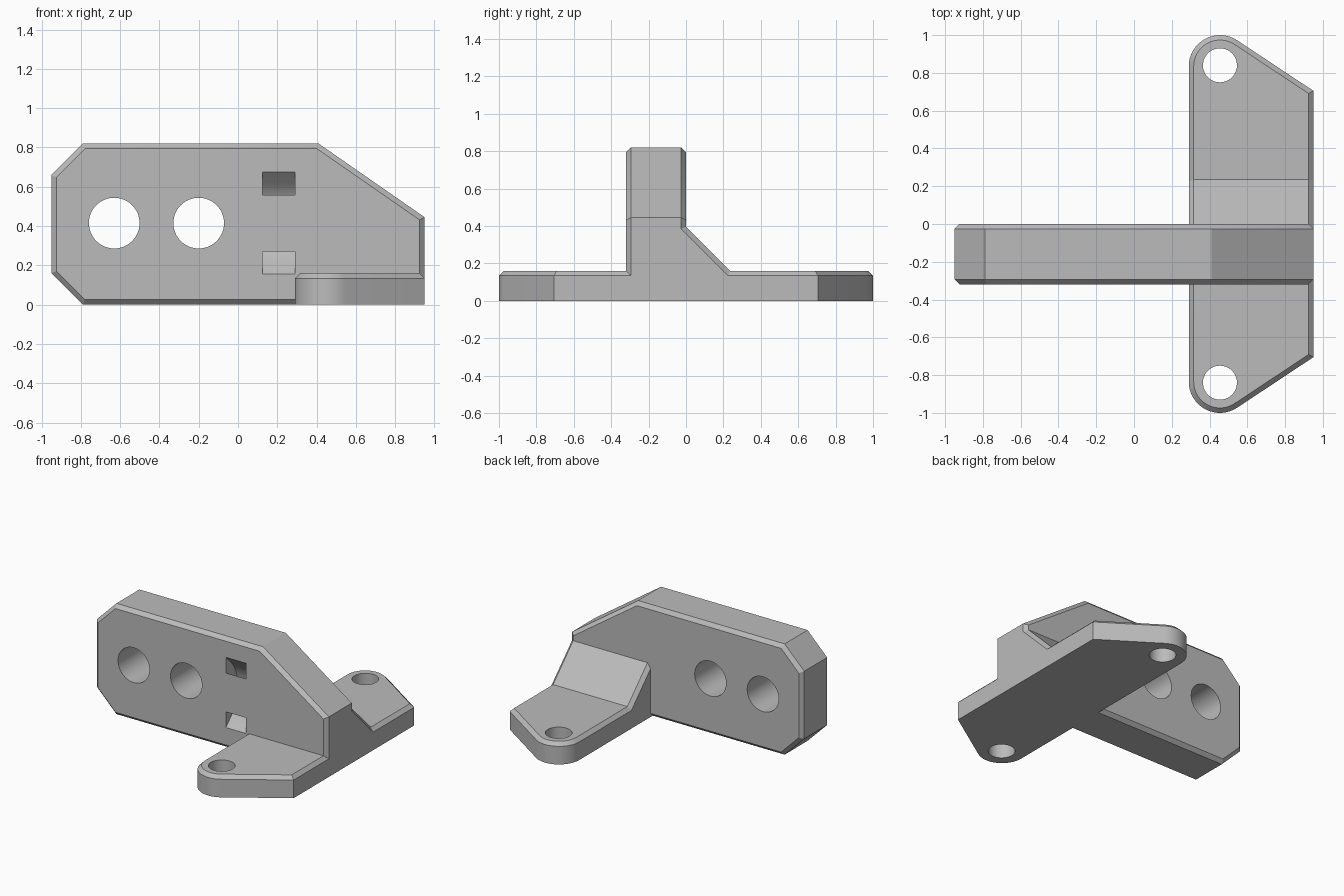
import bpy, bmesh
from math import sin, cos, pi, atan2, acos, hypot

cube = bpy.data.objects.get("Cube")
if cube:
    bpy.data.objects.remove(cube, do_unlink=True)

CHAMFER = 0.026
grey = bpy.data.materials.new("plain grey")
grey.use_nodes = True
grey.diffuse_color = (0.5, 0.5, 0.5, 1)
grey.node_tree.nodes["Principled BSDF"].inputs["Base Color"].default_value = (0.5, 0.5, 0.5, 1)


def arc(cx, cy, r, start, end, steps):
    angles = [start + (end - start) * i / steps for i in range(steps + 1)]
    return [(cx + r * cos(a), cy + r * sin(a)) for a in angles]


def prism(name, outline, axis, lo, hi, chamfered=None):
    """Extrude a 2D outline along an axis, chamfering the edges a rule picks."""
    place = {"x": lambda a, b, t: (t, a, b),
             "y": lambda a, b, t: (a, t, b),
             "z": lambda a, b, t: (a, b, t)}[axis]
    bm = bmesh.new()
    bottom = [bm.verts.new(place(a, b, lo)) for a, b in outline]
    top = [bm.verts.new(place(a, b, hi)) for a, b in outline]
    bm.faces.new(bottom)
    bm.faces.new(top)
    for i in range(len(outline)):
        j = (i + 1) % len(outline)
        bm.faces.new((bottom[i], bottom[j], top[j], top[i]))
    bmesh.ops.recalc_face_normals(bm, faces=bm.faces)
    if chamfered:
        edges = [e for e in bm.edges if chamfered(e.verts[0].co, e.verts[1].co)]
        bmesh.ops.bevel(bm, geom=edges, offset=CHAMFER, offset_type='OFFSET',
                        segments=1, profile=0.5, affect='EDGES')
    mesh = bpy.data.meshes.new(name)
    bm.to_mesh(mesh)
    bm.free()
    mesh.materials.append(grey)
    obj = bpy.data.objects.new(name, mesh)
    bpy.context.collection.objects.link(obj)
    return obj


def combine(target, other, operation):
    """Apply a boolean and discard the second shape."""
    mod = target.modifiers.new(operation, 'BOOLEAN')
    mod.object, mod.operation, mod.solver = other, operation, 'EXACT'
    depsgraph = bpy.context.evaluated_depsgraph_get()
    mesh = bpy.data.meshes.new_from_object(target.evaluated_get(depsgraph))
    target.modifiers.clear()
    target.data = mesh
    bpy.data.objects.remove(other, do_unlink=True)


# Upright plate with clipped corners
bracket = prism("bracket",
                [(-0.79, 0), (0.95, 0), (0.95, 0.445), (0.41, 0.82),
                 (-0.79, 0.82), (-0.95, 0.66), (-0.95, 0.16)],
                "y", -0.32, 0, lambda a, b: abs(a.y - b.y) < 0.001)

# Mounting foot: rounded ears tangent to slanted sides
EAR_X, EAR_Y, EAR_R = 0.455, 0.835, 0.165
corner = (0.95, 0.705)
dx, dy = corner[0] - EAR_X, corner[1] - EAR_Y
tangent = atan2(dy, dx) + acos(EAR_R / hypot(dx, dy))
ear = arc(EAR_X, EAR_Y, EAR_R, tangent, pi, 16)
outline = [corner] + ear + [(x, -y) for x, y in reversed(ear)] + [(corner[0], -corner[1])]
foot = prism("foot", outline, "z", 0, 0.16, lambda a, b: min(a.z, b.z) > 0.1)

# Sloped gusset behind the plate
gusset = prism("gusset", [(-0.1, 0.11), (0.285, 0.11), (-0.03, 0.425), (-0.1, 0.425)],
               "x", 0.29, 0.95,
               lambda a, b: abs(a.x - b.x) < 0.001 and min(a.y + a.z, b.y + b.z) > 0.39)

combine(bracket, foot, 'UNION')
combine(bracket, gusset, 'UNION')

# Round holes through the plate and the ears
for x in (-0.63, -0.2):
    circle = arc(x, 0.415, 0.129, 0, 2 * pi, 48)[:-1]
    combine(bracket, prism("plate_hole", circle, "y", -0.5, 0.2), 'DIFFERENCE')
for side in (-1, 1):
    circle = arc(EAR_X, side * 0.84, 0.09, 0, 2 * pi, 40)[:-1]
    combine(bracket, prism("ear_hole", circle, "z", -0.2, 0.4), 'DIFFERENCE')

# Curved tie channel joining the two front slots
CY, CZ, OUTER, INNER = -0.47, 0.415, 0.29, 0.208
out = arc(CY, CZ, OUTER, -pi / 4, pi / 4, 20)
inn = arc(CY, CZ, INNER, pi / 4, -pi / 4, 20)
run = 0.1


def lead(p, sign):
    return (p[0] - run, p[1] + sign * run)


channel = ([lead(out[0], -1)] + out + [lead(out[-1], 1)]
           + [lead(inn[0], 1)] + inn + [lead(inn[-1], -1)])
combine(bracket, prism("tie_channel", channel, "x", 0.125, 0.29), 'DIFFERENCE')

# Smooth the round walls, keep the chamfers crisp
bpy.ops.object.select_all(action='DESELECT')
bracket.select_set(True)
bpy.context.view_layer.objects.active = bracket
bpy.ops.object.shade_smooth_by_angle(angle=pi / 6)
